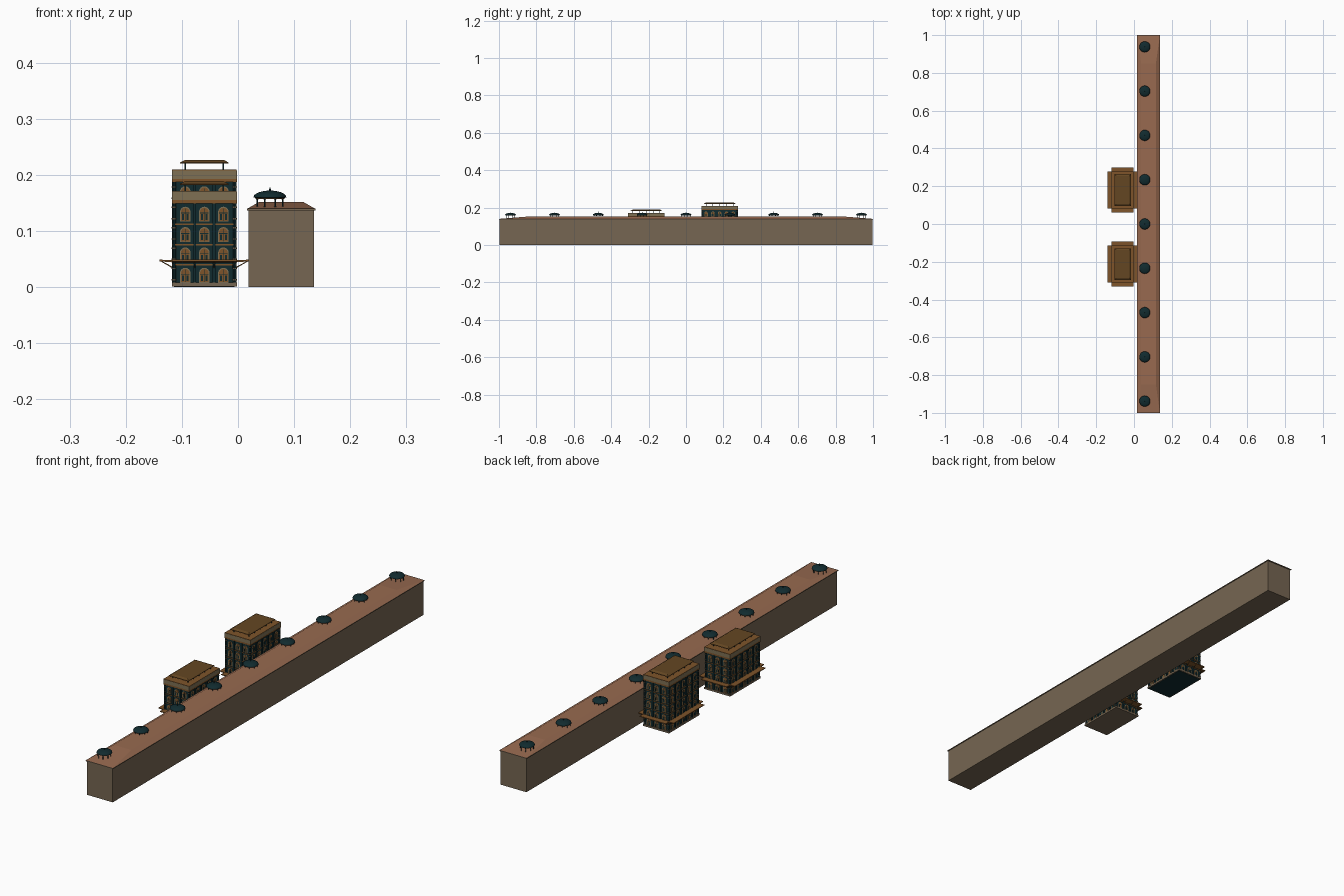
import bpy, bmesh, math
from mathutils import Matrix, Vector

cube = bpy.data.objects.get("Cube")
if cube:
    bpy.data.objects.remove(cube)


def material(name, rgb):
    lin = [(c / 255 / 12.92) if c < 11 else ((c / 255 + 0.055) / 1.055) ** 2.4 for c in rgb]
    m = bpy.data.materials.new(name)
    m.use_nodes = True
    m.diffuse_color = (*lin, 1)
    m.node_tree.nodes["Principled BSDF"].inputs["Base Color"].default_value = (*lin, 1)
    return m


STONE = material("warm stone", (118, 102, 82))
TERRACOTTA = material("terracotta roof", (152, 106, 80))
TEAL = material("dark teal", (17, 43, 47))
BRONZE = material("bronze trim", (126, 84, 42))
BROWN = material("brown roof", (100, 70, 34))
PARAPET = material("parapet stone", (126, 112, 84))


class Part:
    """Collects simple solids into one named object of one colour."""

    def __init__(self, name, mat):
        self.name, self.mat, self.bm = name, mat, bmesh.new()
        self.frame = Matrix.Identity(4)

    def add(self, rings):
        loops = [[self.bm.verts.new(self.frame @ Vector(p)) for p in r] for r in rings]
        faces = [self.bm.faces.new(loops[0][::-1]), self.bm.faces.new(loops[-1])]
        for a, b in zip(loops, loops[1:]):
            n = len(a)
            faces += [self.bm.faces.new((a[i], a[(i + 1) % n], b[(i + 1) % n], b[i])) for i in range(n)]
        bmesh.ops.recalc_face_normals(self.bm, faces=faces)

    def frustum(self, c, low, high, z0, z1):
        corners = ((-1, -1), (1, -1), (1, 1), (-1, 1))
        self.add([[(c[0] + sx * h[0], c[1] + sy * h[1], z) for sx, sy in corners]
                  for h, z in ((low, z0), (high, z1))])

    def block(self, c, half, z0, z1):
        self.frustum(c, half, half, z0, z1)

    def turned(self, c, profile, sides=8):
        turn = [2 * math.pi * i / sides for i in range(sides)]
        self.add([[(c[0] + r * math.cos(t), c[1] + r * math.sin(t), z) for t in turn]
                  for r, z in profile])

    def slab(self, outline, y0, y1):
        self.add([[(x, y, z) for x, z in outline] for y in (y0, y1)])

    def finish(self, smooth=False):
        mesh = bpy.data.meshes.new(self.name)
        self.bm.to_mesh(mesh)
        self.bm.free()
        mesh.materials.append(self.mat)
        ob = bpy.data.objects.new(self.name, mesh)
        bpy.context.collection.objects.link(ob)
        if smooth:
            bpy.context.view_layer.objects.active = ob
            bpy.ops.object.select_all(action='DESELECT')
            ob.select_set(True)
            bpy.ops.object.shade_smooth_by_angle()


def arch(x, z, half, height):
    """Outline of a round-headed opening standing at height z."""
    spring = z + height - half
    head = [(x + half * math.cos(math.pi * i / 8), spring + half * math.sin(math.pi * i / 8))
            for i in range(9)]
    return [(x - half, z), (x + half, z)] + head


# Long hall with its eaves and hipped roof
HALL = (0.077, 0)
hall = Part("hall_walls", STONE)
hall.block(HALL, (0.058, 0.996), 0, 0.138)
hall.finish()
eaves = Part("hall_eaves", STONE)
eaves.block(HALL, (0.061, 1.0), 0.137, 0.14)
eaves.finish()
roof = Part("hall_roof", TERRACOTTA)
roof.frustum(HALL, (0.06, 0.998), (0.039, 0.85), 0.14, 0.152)
roof.finish()

# Row of domed pavilions along the hall roof
domes = Part("pavilion_domes", TEAL)
posts = Part("pavilion_posts", TEAL)
rings = Part("pavilion_rings", BRONZE)
for i in range(-4, 5):
    c = (0.057, i * 0.2345)
    shell = [(0.029 * math.cos(a), 0.161 + 0.011 * math.sin(a))
             for a in (math.radians(d) for d in range(0, 90, 15))]
    domes.turned(c, [(0.026, 0.159), (0.029, 0.16)] + shell + [(0.0015, 0.1722)], 20)
    domes.turned(c, [(0.001, 0.171), (0.002, 0.174), (0.001, 0.175), (0.0003, 0.178)], 6)
    rings.turned(c, [(0.026, 0.1575), (0.0265, 0.1595)], 20)
    for k in range(8):
        a = math.pi * (k + 0.5) / 4
        p = (c[0] + 0.0245 * math.cos(a), c[1] + 0.0245 * math.sin(a))
        posts.turned(p, [(0.002, 0.139), (0.002, 0.143), (0.0012, 0.144),
                         (0.0012, 0.155), (0.0025, 0.158)], 6)
domes.finish(smooth=True)
posts.finish()
rings.finish()

BODY = (0.054, 0.094)
OUTER = (0.058, 0.098)
PITCH = 0.0363


def tower(label, cy, floors, wall_bottom):
    c = (-0.06, cy)
    top = 0.155 + (floors - 4) * 0.038

    def part(name, mat):
        return Part(label + "_" + name, mat)

    # Core, plinth, cornice and parapet
    wall = part("walls", TEAL)
    wall.block(c, BODY, wall_bottom, top)
    wall.finish()
    stone = part("plinth", STONE)
    stone.block(c, OUTER, 0.0008, 0.008)
    stone.finish()
    trim = part("cornices", BRONZE)
    trim.block(c, OUTER, top - 0.006, top)
    trim.block(c, (0.0575, 0.0975), top + 0.015, top + 0.0165)
    for f in range(1, floors):
        trim.block(c, (0.0565, 0.0965), f * PITCH + 0.002, f * PITCH + 0.0045)
    parapet = part("parapet", PARAPET)
    parapet.block(c, OUTER, top, top + 0.015)
    parapet.finish()

    # Raised roof on posts
    legs = part("roof_posts", TEAL)
    for sx in (-1, 1):
        for j in range(-2, 3):
            legs.block((c[0] + sx * 0.034, cy + j * 0.036), (0.0012, 0.0012), top + 0.015, top + 0.028)
    legs.finish()
    cap = part("raised_roof", BROWN)
    cap.block(c, (0.0435, 0.0835), top + 0.027, top + 0.029)
    cap.frustum(c, (0.0435, 0.0835), (0.034, 0.074), top + 0.029, top + 0.034)
    cap.finish()

    # Corner columns with a stone collar at each floor
    columns = part("corner_columns", TEAL)
    collars = part("column_collars", STONE)
    for sx in (-1, 1):
        for sy in (-1, 1):
            p = (c[0] + sx * BODY[0], cy + sy * BODY[1])
            columns.turned(p, [(0.0032, 0.006), (0.0032, top - 0.004)])
            for f in range(floors):
                for dz in (0.012, 0.032):
                    collars.turned(p, [(0.0042, f * PITCH + dz), (0.0042, f * PITCH + dz + 0.0025)])
    columns.finish(smooth=True)
    collars.finish()

    # Facades: bays of arched windows, pilasters, canopy and brackets on every side
    surround = part("window_surrounds", PARAPET)
    pane = part("window_panels", BRONZE)
    bars = part("window_bars", TEAL)
    pilaster = part("pilasters", TEAL)
    canopy = part("canopies", BRONZE)
    bracket = part("canopy_brackets", BROWN)
    for side in range(4):
        half, depth = (BODY[0], BODY[1]) if side % 2 == 0 else (BODY[1], BODY[0])
        bays = 3 if side % 2 == 0 else 5
        frame = (Matrix.Translation((*c, 0)) @ Matrix.Rotation(side * math.pi / 2, 4, 'Z')
                 @ Matrix.Translation((0, -depth, 0)))
        for p in (surround, pane, bars, pilaster, canopy, bracket):
            p.frame = frame
        step = (2 * half - 0.006) / bays
        for b in range(bays + 1):
            x = (b - bays / 2) * step
            if 0 < b < bays:
                pilaster.block((x, -0.0015), (0.0025, 0.0022), 0.006, top - 0.004)
            bracket.slab([(x - 0.0008, 0.034), (x + 0.0008, 0.034),
                          (x + 0.0008, 0.037), (x - 0.0008, 0.037)], 0, -0.004)
            bracket.add([[(x + s * 0.0008, y, z) for y, z in
                          ((-0.002, 0.033), (-0.002, 0.036), (-0.023, 0.047), (-0.023, 0.0455))]
                         for s in (-1, 1)])
        for b in range(bays):
            x = (b - (bays - 1) / 2) * step
            for f in range(floors):
                z = f * PITCH + 0.008
                surround.slab(arch(x, z, 0.0095, 0.0265), 0.001, -0.0015)
                pane.slab(arch(x, z + 0.001, 0.0078, 0.0235), 0, -0.002)
                bars.block((x, -0.0015), (0.0006, 0.001), z + 0.001, z + 0.023)
                bars.block((x, -0.0015), (0.0076, 0.001), z + 0.0145, z + 0.0157)
                for s in (-1, 1):
                    bars.block((x + s * 0.0042, -0.0015), (0.0018, 0.0009), z + 0.003, z + 0.013)
        # Sloping canopy sheet
        w = half + 0.004
        canopy.add([[(s * w, y, z) for y, z in
                     ((0, 0.044), (0, 0.048), (-0.026, 0.049), (-0.026, 0.046))] for s in (-1, 1)])
    for p in (trim, surround, pane, bars, pilaster, canopy, bracket):
        p.finish()


tower("front_tower", -0.212, 4, 0.002)
tower("rear_tower", 0.18, 5, 0)
